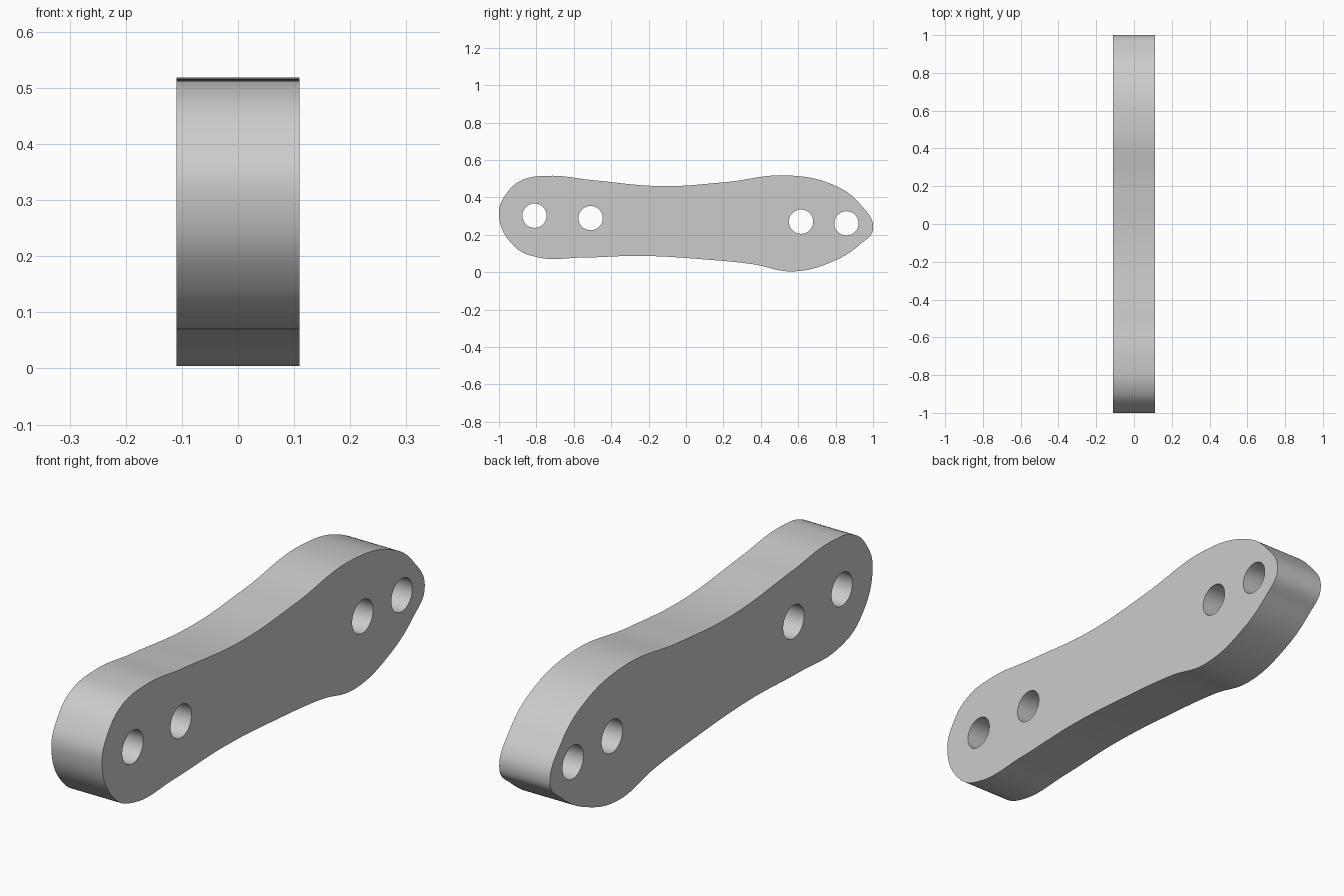
import bpy, bmesh, math
from mathutils import Matrix

cube = bpy.data.objects.get("Cube")
if cube:
    bpy.data.objects.remove(cube, do_unlink=True)

HALF_WIDTH = 0.11
HOLE_RADIUS = 0.065

# Side outline as (y, z), clockwise from the front end
OUTLINE = [
    (-1.0, 0.31), (-0.96, 0.42), (-0.88, 0.49), (-0.74, 0.515), (-0.5, 0.492),
    (-0.13, 0.46), (0.2, 0.48), (0.55, 0.517), (0.8, 0.461), (0.93, 0.365),
    (1.0, 0.23), (0.93, 0.148), (0.78, 0.055), (0.57, 0.004), (0.36, 0.042),
    (0.1, 0.068), (-0.24, 0.087), (-0.55, 0.078), (-0.8, 0.081), (-0.92, 0.14),
]
HOLES = [(-0.81, 0.302), (-0.51, 0.289), (0.615, 0.27), (0.858, 0.261)]

curve = bpy.data.curves.new("link_outline", "CURVE")
curve.dimensions = "2D"
curve.fill_mode = "BOTH"
curve.extrude = HALF_WIDTH
curve.resolution_u = 10


def add_loop(points):
    spline = curve.splines.new("BEZIER")
    spline.bezier_points.add(len(points) - 1)
    spline.use_cyclic_u = True
    for bp, (a, b) in zip(spline.bezier_points, points):
        bp.co = (a, b, 0)
        bp.handle_left_type = bp.handle_right_type = "AUTO"


# Outer edge and four pin holes
add_loop(OUTLINE)
for cy, cz in HOLES:
    add_loop([(cy + HOLE_RADIUS * math.cos(k * math.pi / 2),
               cz + HOLE_RADIUS * math.sin(k * math.pi / 2)) for k in range(4)])

# Turn the filled curve into a welded mesh standing on its edge
link = bpy.data.objects.new("link_plate", curve)
bpy.context.collection.objects.link(link)
bpy.ops.object.select_all(action="DESELECT")
link.select_set(True)
bpy.context.view_layer.objects.active = link
bpy.ops.object.convert(target="MESH")
link = bpy.context.view_layer.objects.active
link.name = "link_plate"

bm = bmesh.new()
bm.from_mesh(link.data)
bmesh.ops.remove_doubles(bm, verts=bm.verts, dist=0.0001)
bm.transform(Matrix(((0, 0, 1, 0), (1, 0, 0, 0), (0, 1, 0, 0), (0, 0, 0, 1))))
bmesh.ops.recalc_face_normals(bm, faces=bm.faces)
bm.to_mesh(link.data)
bm.free()
bpy.ops.object.shade_smooth_by_angle(angle=math.radians(30))

# Plain grey finish
grey = bpy.data.materials.new("light_grey")
grey.use_nodes = True
colour = (0.6, 0.6, 0.6, 1)
grey.diffuse_color = colour
grey.node_tree.nodes["Principled BSDF"].inputs["Base Color"].default_value = colour
link.data.materials.clear()
link.data.materials.append(grey)
